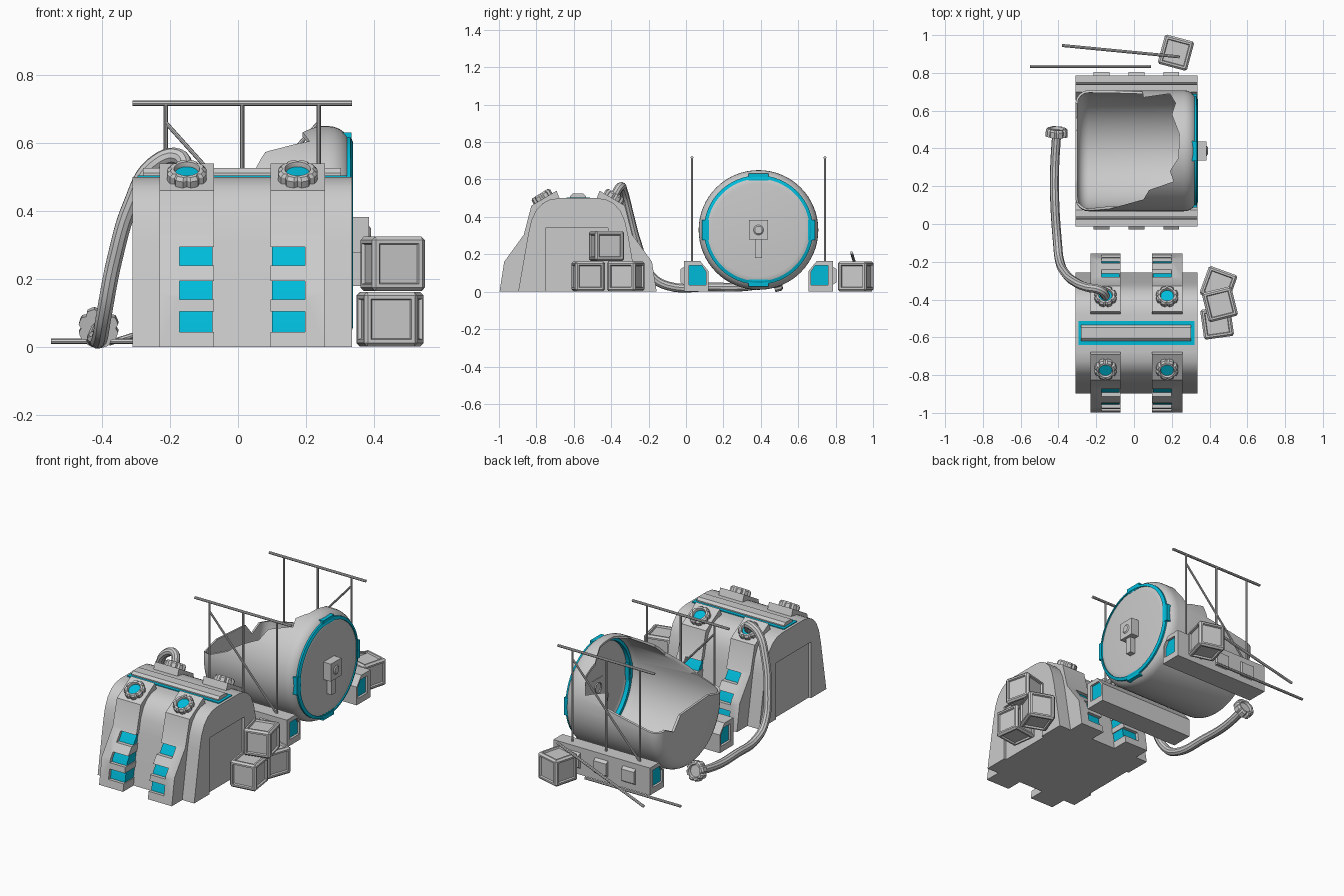
import bpy, bmesh
from math import sin, cos, pi, radians, sqrt
from mathutils import Matrix, Vector

if "Cube" in bpy.data.objects:
    bpy.data.objects.remove(bpy.data.objects["Cube"])

CX, HUT_Y, TANK_Y, TANK_Z = 0.0125, -0.577, 0.3875, 0.33
X0, X1 = -0.31, 0.335
cyan = bpy.data.materials.new("cyan")
cyan.diffuse_color = (0.0, 0.5, 0.7, 1)
cyan.use_nodes = True
cyan.node_tree.nodes["Principled BSDF"].inputs["Base Color"].default_value = cyan.diffuse_color


def finish(name, bm, mat=None):
    bmesh.ops.recalc_face_normals(bm, faces=bm.faces)
    me = bpy.data.meshes.new(name)
    bm.to_mesh(me)
    bm.free()
    ob = bpy.data.objects.new(name, me)
    bpy.context.collection.objects.link(ob)
    if mat:
        me.materials.append(mat)
    return ob


def prism(name, pts, x0, x1, mat=None):
    """Extrude a (y, z) outline along x."""
    bm = bmesh.new()
    a = [bm.verts.new((x0, y, z)) for y, z in pts]
    b = [bm.verts.new((x1, y, z)) for y, z in pts]
    bm.faces.new(a)
    bm.faces.new(b)
    for i in range(len(a)):
        j = (i + 1) % len(a)
        bm.faces.new((a[i], a[j], b[j], b[i]))
    return finish(name, bm, mat)


def box(name, lo, hi, mat=None):
    return prism(name, [(lo[1], lo[2]), (hi[1], lo[2]), (hi[1], hi[2]), (lo[1], hi[2])], lo[0], hi[0], mat)


def lathe(name, profile, mtx, n=32, closed=True, mat=None, notch=1.0):
    """Spin an (r, z) outline about z; notch shrinks every fourth outer spoke."""
    bm = bmesh.new()
    rings = []
    for i in range(n):
        a = 2 * pi * i / n
        ring = []
        for r, z in profile:
            k = notch if i % 4 == 0 and r > 0.045 else 1
            ring.append(bm.verts.new((r * k * cos(a), r * k * sin(a), z)))
        rings.append(ring)
    m = len(profile)
    for i in range(n):
        p, q = rings[i], rings[(i + 1) % n]
        for j in range(m if closed else m - 1):
            k = (j + 1) % m
            bm.faces.new((p[j], p[k], q[k], q[j]))
    bmesh.ops.remove_doubles(bm, verts=bm.verts, dist=1e-5)
    bm.transform(mtx)
    return finish(name, bm, mat)


def bar(name, p, q, r=0.007):
    p, q = Vector(p), Vector(q)
    bm = bmesh.new()
    mtx = Matrix.Translation((p + q) / 2) @ (q - p).to_track_quat('Z', 'Y').to_matrix().to_4x4()
    bmesh.ops.create_cone(bm, cap_ends=True, segments=8, radius1=r, radius2=r, depth=(q - p).length, matrix=mtx)
    return finish(name, bm)


def cut(ob, *cutters):
    bpy.context.view_layer.objects.active = ob
    for c in cutters:
        c.hide_render = True
        m = ob.modifiers.new("cut", 'BOOLEAN')
        m.operation, m.solver, m.object = 'DIFFERENCE', 'EXACT', c
        bpy.ops.object.modifier_apply(modifier=m.name)
        bpy.data.objects.remove(c)


def valve(name, pos, normal, inner=cyan):
    mtx = Matrix.Translation(pos) @ Vector(normal).to_track_quat('Z', 'Y').to_matrix().to_4x4()
    lathe(name, [(.034, .02), (.038, .032), (.05, .032), (.059, .022), (.059, -.01), (.034, -.01)],
          mtx, notch=.86)
    lathe(name + "_lens", [(0, .018), (.036, .018), (.036, -.01), (0, -.01)], mtx, closed=False, mat=inner)


def symmetric(half, c):
    """Mirror a left half outline about y = c."""
    return [(c + y, z) for y, z in half] + [(c - y, z) for y, z in reversed(half)]


# Hut body with recessed end doors
body = prism("hut_body", symmetric([(-.32, 0), (-.268, .30), (-.25, .38), (-.225, .435), (-.19, .472),
                                    (-.15, .493), (-.10, .50)], HUT_Y), X0, X1)
cut(body, *[box("door_cutter", (x - .015, -.75, -.1), (x + .015, -.417, .34)) for x in (X0, X1)])

# Roof strip
box("roof_strip", (-.295, -.64, .49), (.32, -.513, .505), cyan)
prism("roof_bar", symmetric([(-.042, .49), (-.042, .512), (-.028, .526)], HUT_Y), -.28, .303)

# Ribs with glowing window slots and roof valves
rib_half = [(-.42, 0), (-.395, .16), (-.29, .305), (-.25, .46), (-.115, .54), (-.092, .48)]
core_half = [(-.40, .01), (-.375, .155), (-.27, .302)]
for side, s in (("left", -1), ("right", 1)):
    inner, outer, win = CX + s * .083, CX + s * .243, CX + s * .185
    rib = prism("hut_rib_" + side, symmetric(rib_half, HUT_Y), *sorted((inner, outer)))
    a, b = sorted((inner - s * .02, win))
    cutters = []
    for z0, z1 in ((.045, .105), (.14, .195), (.24, .295)):
        for f in (-1, 1):
            y0, y1 = sorted((HUT_Y + f * .5, HUT_Y + f * .255))
            cutters.append(box("slot_cutter", (a, y0, z0), (b, y1, z1)))
    cut(rib, *cutters)
    prism("window_core_" + side, symmetric(core_half, HUT_Y), *sorted((inner + s * .005, win + s * .005)), cyan)
    for end, f in (("front", -1), ("back", 1)):
        valve(f"roof_valve_{end}_{side}", (CX + s * .163, HUT_Y + f * .187, .497), (0, f * .52, .85))

# Hose from the roof valve to the ground
cu = bpy.data.curves.new("hose", 'CURVE')
cu.dimensions, cu.bevel_depth, cu.bevel_resolution, cu.resolution_u, cu.use_fill_caps = '3D', .024, 3, 6, True
sp = cu.splines.new('BEZIER')
path = [(-.15, -.385, .51), (-.175, -.352, .56), (-.25, -.335, .535), (-.315, -.305, .42), (-.36, -.265, .27),
        (-.395, -.19, .09), (-.405, -.1, .032), (-.42, .13, .026), (-.42, .3, .026), (-.41, .47, .05)]
sp.bezier_points.add(len(path) - 1)
for bp, co in zip(sp.bezier_points, path):
    bp.co = co
    bp.handle_left_type = bp.handle_right_type = 'AUTO'
hose = bpy.data.objects.new("hose", cu)
bpy.context.collection.objects.link(hose)
bpy.context.view_layer.objects.active = hose
hose.select_set(True)
bpy.ops.object.convert(target='MESH')
valve("hose_end", (-.41, .475, .057), (.05, 1, .25), None)

# Broken tank: hollow rounded drum minus a jagged block
to_x = Matrix.Translation((CX, TANK_Y, TANK_Z)) @ Matrix.Rotation(pi / 2, 4, 'Y')


def drum(name, r, h, f):
    arc = [(r - f + f * cos(t * pi / 12), h - f + f * sin(t * pi / 12)) for t in range(7)]
    prof = [(0, -h)] + [(x, -z) for x, z in reversed(arc)] + arc + [(0, h)]
    return lathe(name, prof, to_x, 64, closed=False)


tank = drum("broken_tank", .32, .3225, .07)
jag = [(-.5, -.05, .44), (-.31, -.05, .44), (-.22, .06, .38), (-.13, .08, .42), (.05, .13, .40), (.08, .18, .40),
       (.21, .225, .42), (.19, .28, .42), (.235, .35, .42), (.24, .476, .42), (.2, .58, .42), (.22, .64, .42),
       (.19, .69, .42), (.05, .67, .40), (.02, .85, .36), (-.15, .85, .33), (-.31, .85, .36), (-.5, .62, .30),
       (-.5, .5, .24), (-.5, .4, .36), (-.5, .25, .32)]
bm = bmesh.new()
low = [bm.verts.new(p) for p in jag]
high = [bm.verts.new((x, y, .9)) for x, y, z in jag]
bmesh.ops.triangulate(bm, faces=[bm.faces.new(low)])
bm.faces.new(high)
for i in range(len(jag)):
    j = (i + 1) % len(jag)
    bm.faces.new((low[i], low[j], high[j], high[i]))
cut(tank, drum("hollow_cutter", .308, .3105, .058), finish("jagged_cutter", bm))

# Glowing ring and pads on the tank end
lathe("tank_ring", [(.274, .28), (.292, .28), (.292, .318), (.274, .325)], to_x, 64, mat=cyan)
for k, (dy, dz) in enumerate(((1, 0), (-1, 0), (0, 1), (0, -1))):
    y, z = TANK_Y + dy * .283, TANK_Z + dz * .283
    hy, hz = (.018, .053) if dy else (.053, .018)
    box(f"ring_pad_{k}", (.295, y - hy, z - hz), (.334, y + hy, z + hz), cyan)

# Tank valve
box("tank_valve_block", (.32, .337, .278), (.385, .438, .383))
lathe("tank_valve_hub", [(0, .3), (0, .378), (.02, .378), (.03, .37), (.03, .3)], to_x, 24, closed=False)
box("tank_valve_handle", (.325, .369, .18), (.368, .406, .28))

# Cradle beams and railings; the back set is the front set turned half round
beam = [(-.012, 0), (.12, 0), (.12, .11), (.075, .165), (-.012, .165)]
pane = [(.016, .037), (.108, .037), (.108, .105), (.085, .14), (.016, .14)]
knob = [(0, .03), (-.03, .05), (-.03, .12), (0, .14)]
for end, s in (("front", 1), ("back", -1)):
    def ty(y):
        return y if s > 0 else 2 * TANK_Y - y

    def turn(x, y, z):
        return (CX + s * x, ty(y), z)

    def shape(pts):
        return [(ty(y), z) for y, z in pts]
    b = prism("cradle_beam_" + end, shape(beam), X0, X1)
    cut(b, prism("pane_cutter", shape(pane), X0 - .05, X1 + .05))
    prism("cradle_pane_" + end, shape(pane), X0 + .014, X1 - .014, cyan)
    for k, x in enumerate((-.185, 0, .185)):
        prism(f"cradle_knob_{end}_{k}", shape(knob), CX + x - .042, CX + x + .042)
    for k, x in enumerate((-.225, 0, .225)):
        bar(f"rail_post_{end}_{k}", turn(x, .032, .15), turn(x, .032, .72), .006)
    bar("rail_top_" + end, turn(-.3225, .032, .717), turn(.3225, .032, .717), .008)
    bar("rail_brace_" + end, turn(-.225, .032, .66), turn(.225, .032, .16), .006)

# Fallen rails
bar("fallen_rail_flat", (-.55, .835, .017), (.09, .835, .017), .008)
bar("fallen_rail_leaning", (-.38, .945, .012), (.24, .885, .208), .008)

# Crates with recessed panels
for name, x, y, z, rot in (("crate_low_back", .447, -.322, 0, -20), ("crate_low_front", .44, -.523, 0, 8),
                           ("crate_top", .455, -.425, .163, 14), ("crate_rear", .222, .907, 0, -15)):
    bm = bmesh.new()
    bmesh.ops.create_cube(bm, size=.16)
    faces = bm.faces[:]
    bmesh.ops.bevel(bm, geom=bm.edges[:], offset=.01, segments=1, affect='EDGES')
    panels = [f for f in bm.faces if f.calc_area() > .015]
    bmesh.ops.inset_individual(bm, faces=panels, thickness=.014, depth=0)
    bmesh.ops.inset_individual(bm, faces=panels, thickness=.005, depth=-.01)
    bm.transform(Matrix.Translation((x, y, z + .082)) @ Matrix.Rotation(radians(rot), 4, 'Z'))
    finish(name, bm)

# Smooth the curved parts, keep hard edges
bpy.ops.object.select_all(action='SELECT')
bpy.context.view_layer.objects.active = tank
bpy.ops.object.shade_smooth_by_angle(angle=radians(32))
